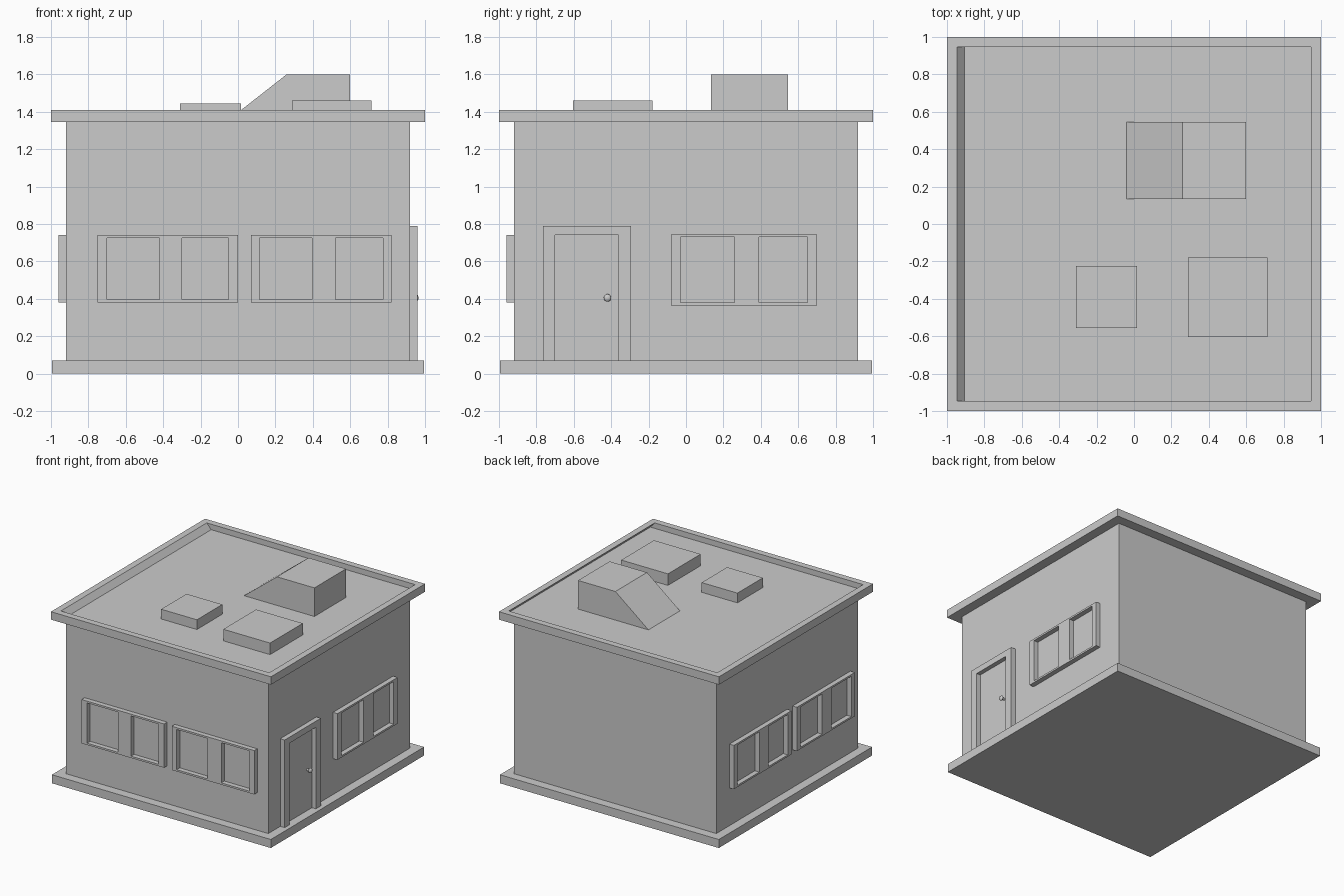
import bpy
import bmesh
from math import radians
from mathutils import Matrix, Vector

cube = bpy.data.objects.get("Cube")
if cube:
    bpy.data.objects.remove(cube, do_unlink=True)

grey = bpy.data.materials.new("light grey")
grey.use_nodes = True
COLOUR = (0.6, 0.6, 0.6, 1)
grey.diffuse_color = COLOUR
grey.node_tree.nodes["Principled BSDF"].inputs["Base Color"].default_value = COLOUR

WALL = 0.92    # half width of the walls
FACE = 0.96    # outer plane of the window and door frames
BED = 1.365    # height of the sunken roof bed
FRONT, RIGHT, LEFT = 0, 90, -90


def add_box(bm, x0, x1, y0, y1, z0, z1):
    size = Vector((x1 - x0, y1 - y0, z1 - z0))
    centre = Vector((x0 + x1, y0 + y1, z0 + z1)) / 2
    matrix = Matrix.Translation(centre) @ Matrix.Diagonal(size.to_4d())
    return bmesh.ops.create_cube(bm, size=1, matrix=matrix)["verts"]


def finish(bm, name, turn=0):
    bm.transform(Matrix.Rotation(radians(turn), 4, "Z"))
    bmesh.ops.recalc_face_normals(bm, faces=bm.faces)
    mesh = bpy.data.meshes.new(name)
    bm.to_mesh(mesh)
    bm.free()
    mesh.materials.append(grey)
    obj = bpy.data.objects.new(name, mesh)
    bpy.context.collection.objects.link(obj)
    return obj


def box(name, *bounds, turn=0):
    bm = bmesh.new()
    add_box(bm, *bounds)
    return finish(bm, name, turn)


def frame(name, turn, outer, openings, bottom, top, sill, head):
    """Frame on the front wall plane, then turned to its side."""
    bm = bmesh.new()
    if sill > bottom:
        add_box(bm, *outer, -FACE, -WALL, bottom, sill)
    add_box(bm, *outer, -FACE, -WALL, head, top)
    edges = [outer[0], *[x for pair in openings for x in pair], outer[1]]
    for x0, x1 in zip(edges[::2], edges[1::2]):
        add_box(bm, x0, x1, -FACE, -WALL, sill, head)
    return finish(bm, name, turn)


# Base slab and walls
box("base_slab", -0.995, 0.995, -0.995, 0.995, 0, 0.07)
box("walls", -WALL, WALL, -WALL, WALL, 0.07, 1.35)

# Roof slab with a sunken bed that leans toward +x
bm = bmesh.new()
add_box(bm, -1, 1, -1, 1, 1.345, 1.41)
bm.normal_update()
lid = max(bm.faces, key=lambda f: f.calc_center_median().z)
bmesh.ops.inset_region(bm, faces=[lid], thickness=0.075)
bed = bmesh.ops.extrude_discrete_faces(bm, faces=[lid])["faces"][0]
bmesh.ops.translate(bm, verts=bed.verts, vec=(0.04, 0, BED - 1.41))
finish(bm, "roof")

# Rooftop boxes
box("small_roof_box", -0.31, 0.015, -0.555, -0.225, BED, 1.445)
box("large_roof_box", 0.29, 0.715, -0.605, -0.18, BED, 1.46)

# Stair hatch with a sloping side
bm = bmesh.new()
hatch = add_box(bm, -0.04, 0.6, 0.135, 0.545, BED, 1.6)
for v in hatch:
    if v.co.z > 1.5 and v.co.x < 0:
        v.co.x = 0.26
finish(bm, "roof_hatch")

# Paired windows on the front and the left side
for side, turn in (("front", FRONT), ("left", LEFT)):
    frame(side + "_window_a", turn, (-0.75, 0),
          [(-0.7, -0.42), (-0.3, -0.05)], 0.38, 0.74, 0.395, 0.725)
    frame(side + "_window_b", turn, (0.07, 0.82),
          [(0.115, 0.395), (0.52, 0.775)], 0.38, 0.74, 0.395, 0.725)

# Window and door on the right side
frame("right_window", RIGHT, (-0.08, 0.7),
      [(-0.03, 0.26), (0.39, 0.65)], 0.365, 0.745, 0.38, 0.73)
frame("door_frame", RIGHT, (-0.765, -0.295),
      [(-0.7, -0.36)], 0.07, 0.79, 0.07, 0.74)
box("door", -0.7, -0.36, -WALL - 0.004, -WALL, 0.07, 0.74, turn=RIGHT)

# Door knob on a short stem
bm = bmesh.new()
place = Matrix.Translation((-0.42, -0.953, 0.405))
bmesh.ops.create_uvsphere(bm, u_segments=20, v_segments=12, radius=0.02,
                          matrix=place @ Matrix.Diagonal((1, 0.6, 1, 1)))
bmesh.ops.create_cone(bm, cap_ends=True, segments=16, radius1=0.009,
                      radius2=0.009, depth=0.04,
                      matrix=Matrix.Translation((-0.42, -0.935, 0.405))
                      @ Matrix.Rotation(radians(90), 4, "X"))
knob = finish(bm, "door_knob", RIGHT)
for poly in knob.data.polygons:
    poly.use_smooth = len(poly.vertices) < 5
